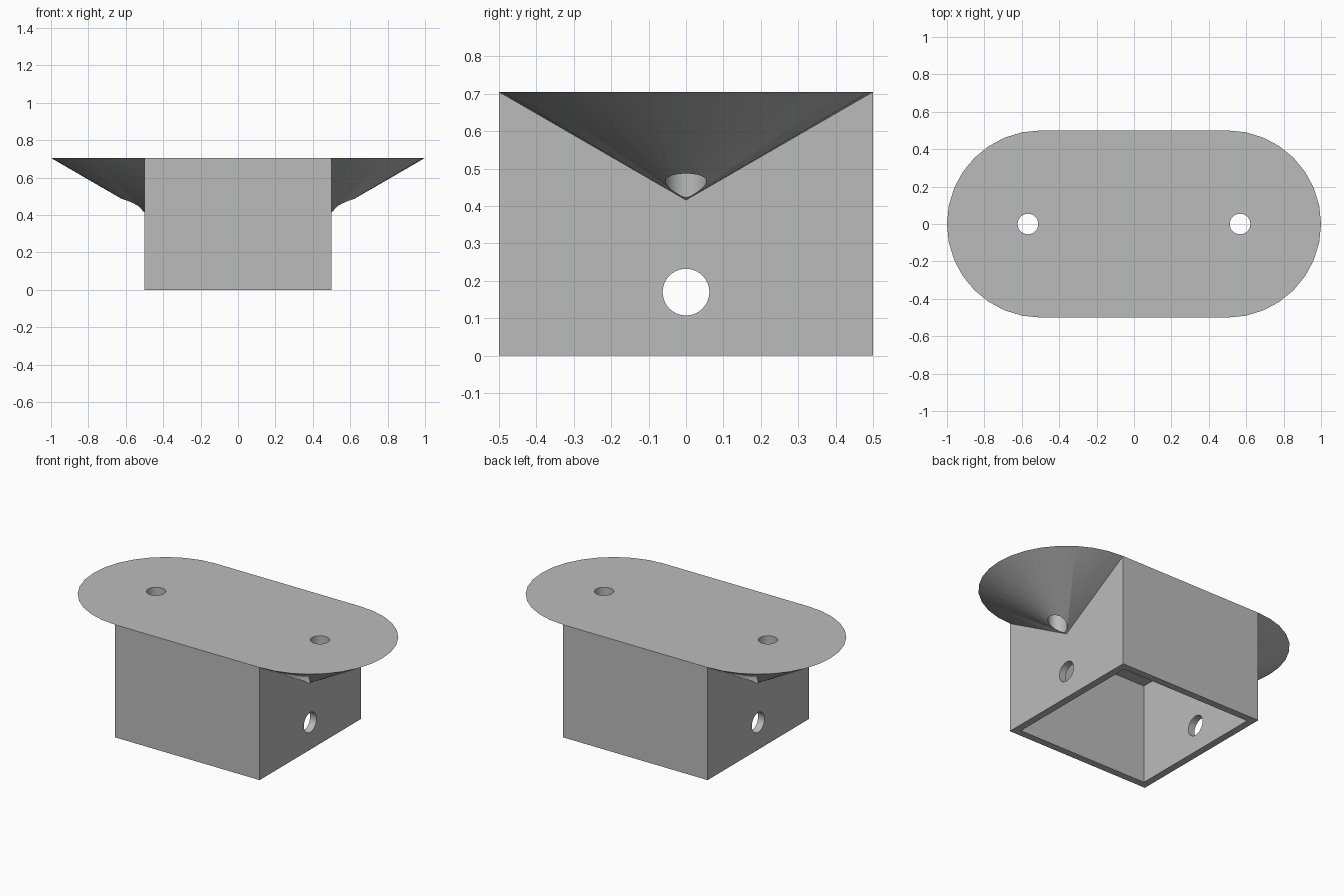
import bpy, bmesh
from math import sin, cos, pi
from mathutils import Vector

if "Cube" in bpy.data.objects:
    bpy.data.objects.remove(bpy.data.objects["Cube"], do_unlink=True)

HALF, TOP, APEX = 0.5, 0.705, 0.416    # block half width, top height, ear tip height
WALL, CEILING = 0.045, 0.63            # pocket wall thickness and ceiling height
SEGMENTS = 16                          # facets on each half-cone ear

grey = bpy.data.materials.new("light_grey")
grey.use_nodes = True
grey.diffuse_color = (0.5, 0.5, 0.5, 1)
grey.node_tree.nodes["Principled BSDF"].inputs["Base Color"].default_value = grey.diffuse_color

# Solid body: square block with a half-cone ear growing from each end
bm = bmesh.new()
rims, feet = [], []
for side in (1, -1):
    angles = [pi * i / SEGMENTS - pi / 2 for i in range(SEGMENTS + 1)]
    rim = [bm.verts.new((side * HALF * (1 + cos(a)), side * HALF * sin(a), TOP)) for a in angles]
    tip = bm.verts.new((side * HALF, 0, APEX))
    foot = [bm.verts.new((side * HALF, side * y, 0)) for y in (-HALF, HALF)]
    for a, b in zip(rim, rim[1:]):
        bm.faces.new((b, a, tip))
    bm.faces.new((rim[0], foot[0], foot[1], rim[-1], tip))
    rims.append(rim)
    feet.append(foot)
bm.faces.new(rims[0] + rims[1])
bm.faces.new(feet[0] + feet[1])
for i in (0, 1):
    bm.faces.new((rims[i][-1], feet[i][1], feet[1 - i][0], rims[1 - i][0]))
bmesh.ops.recalc_face_normals(bm, faces=bm.faces)
mesh = bpy.data.meshes.new("mounting_housing")
bm.to_mesh(mesh)
bm.free()
housing = bpy.data.objects.new("mounting_housing", mesh)
bpy.context.collection.objects.link(housing)
mesh.materials.append(grey)


def cut(name):
    """Subtract the active primitive from the housing, then discard it."""
    cutter = bpy.context.object
    cutter.name = name
    cutter.hide_render = True
    cutter.data.materials.append(grey)
    mod = housing.modifiers.new(name, 'BOOLEAN')
    mod.operation, mod.solver, mod.object = 'DIFFERENCE', 'EXACT', cutter
    bpy.context.view_layer.objects.active = housing
    bpy.ops.object.modifier_apply(modifier=name)
    bpy.data.objects.remove(cutter, do_unlink=True)


# Pocket open at the bottom
bpy.ops.mesh.primitive_cube_add(size=1, location=(0, 0, CEILING - 0.5))
bpy.context.object.scale = Vector((1 - 2 * WALL, 1 - 2 * WALL, 1))
bpy.context.view_layer.update()
cut("pocket_cutter")

# Cross bore through both end walls
bpy.ops.mesh.primitive_cylinder_add(vertices=40, radius=0.0625, depth=3,
                                    location=(0, 0, 0.17), rotation=(0, pi / 2, 0))
cut("cross_bore_cutter")

# Vertical screw hole through each ear
for side in (1, -1):
    bpy.ops.mesh.primitive_cylinder_add(vertices=40, radius=0.055, depth=2,
                                        location=(side * 0.567, 0, TOP))
    cut("screw_hole_cutter")

# Smooth bores, crisp edges
bpy.ops.object.select_all(action='DESELECT')
housing.select_set(True)
bpy.context.view_layer.objects.active = housing
bpy.ops.object.shade_smooth_by_angle(angle=pi / 18)
